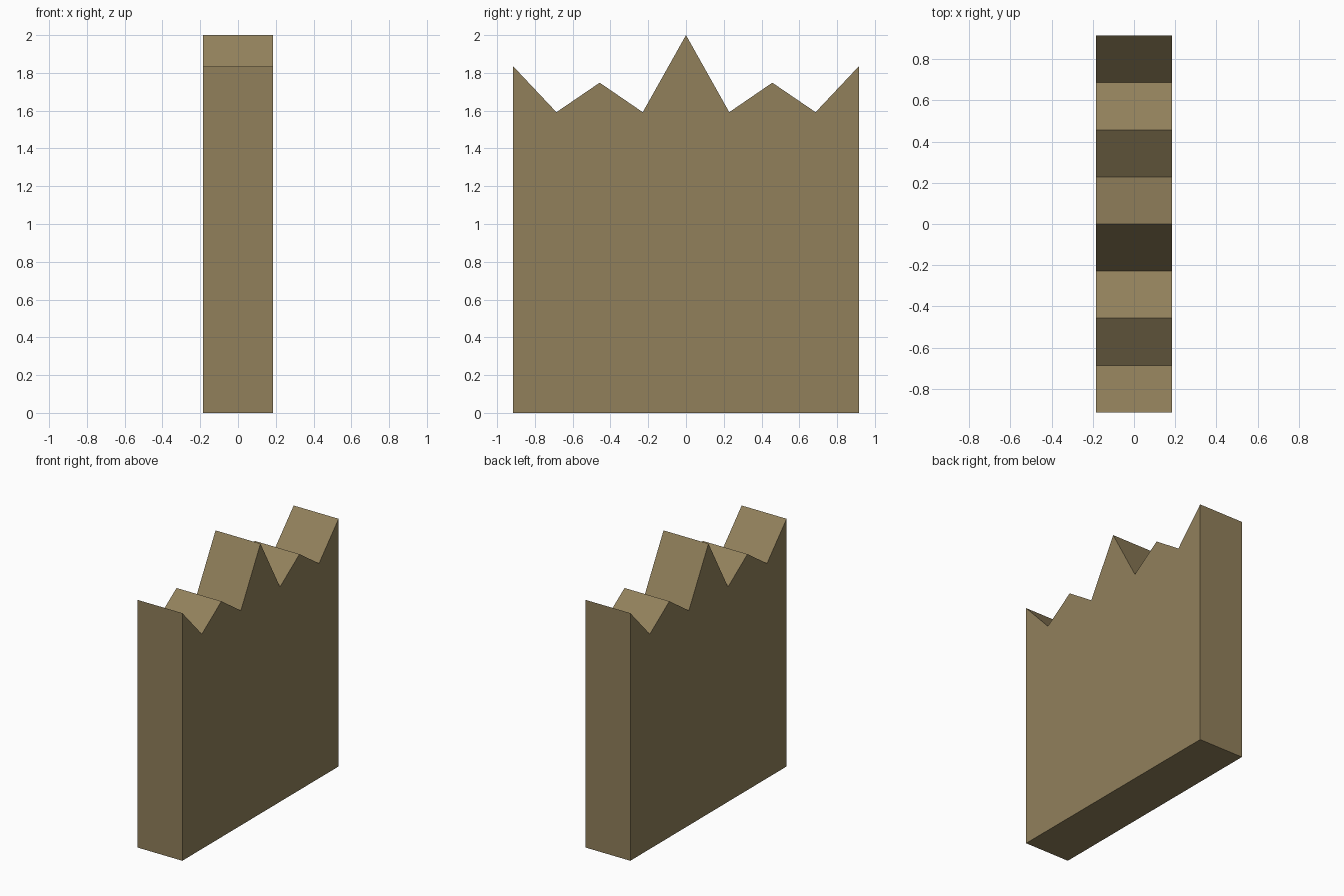
import bpy
import bmesh

if "Cube" in bpy.data.objects:
    bpy.data.objects.remove(bpy.data.objects["Cube"])

HALF_THICKNESS = 0.184

# Flat tan colour for the whole panel
tan = bpy.data.materials.new("tan_wood")
tan.diffuse_color = (0.283, 0.216, 0.105, 1.0)
tan.use_nodes = True
tan.node_tree.nodes["Principled BSDF"].inputs["Base Color"].default_value = tan.diffuse_color

# Right half of the zigzag top, from outer tip towards the centre peak
half = [(0.915, 0.0), (0.915, 1.835), (0.686, 1.592), (0.457, 1.748), (0.229, 1.592)]
profile = half + [(0.0, 2.0)] + [(-y, z) for y, z in reversed(half)]

# Extrude the mirrored profile through the thickness
bm = bmesh.new()
face = bm.faces.new([bm.verts.new((-HALF_THICKNESS, y, z)) for y, z in profile])
extruded = bmesh.ops.extrude_face_region(bm, geom=[face], use_keep_orig=True)
moved = [v for v in extruded["geom"] if isinstance(v, bmesh.types.BMVert)]
bmesh.ops.translate(bm, verts=moved, vec=(2 * HALF_THICKNESS, 0, 0))
bmesh.ops.recalc_face_normals(bm, faces=bm.faces)

# Broken-topped panel
mesh = bpy.data.meshes.new("jagged_panel")
bm.to_mesh(mesh)
bm.free()
mesh.materials.append(tan)
panel = bpy.data.objects.new("jagged_panel", mesh)
bpy.context.collection.objects.link(panel)
